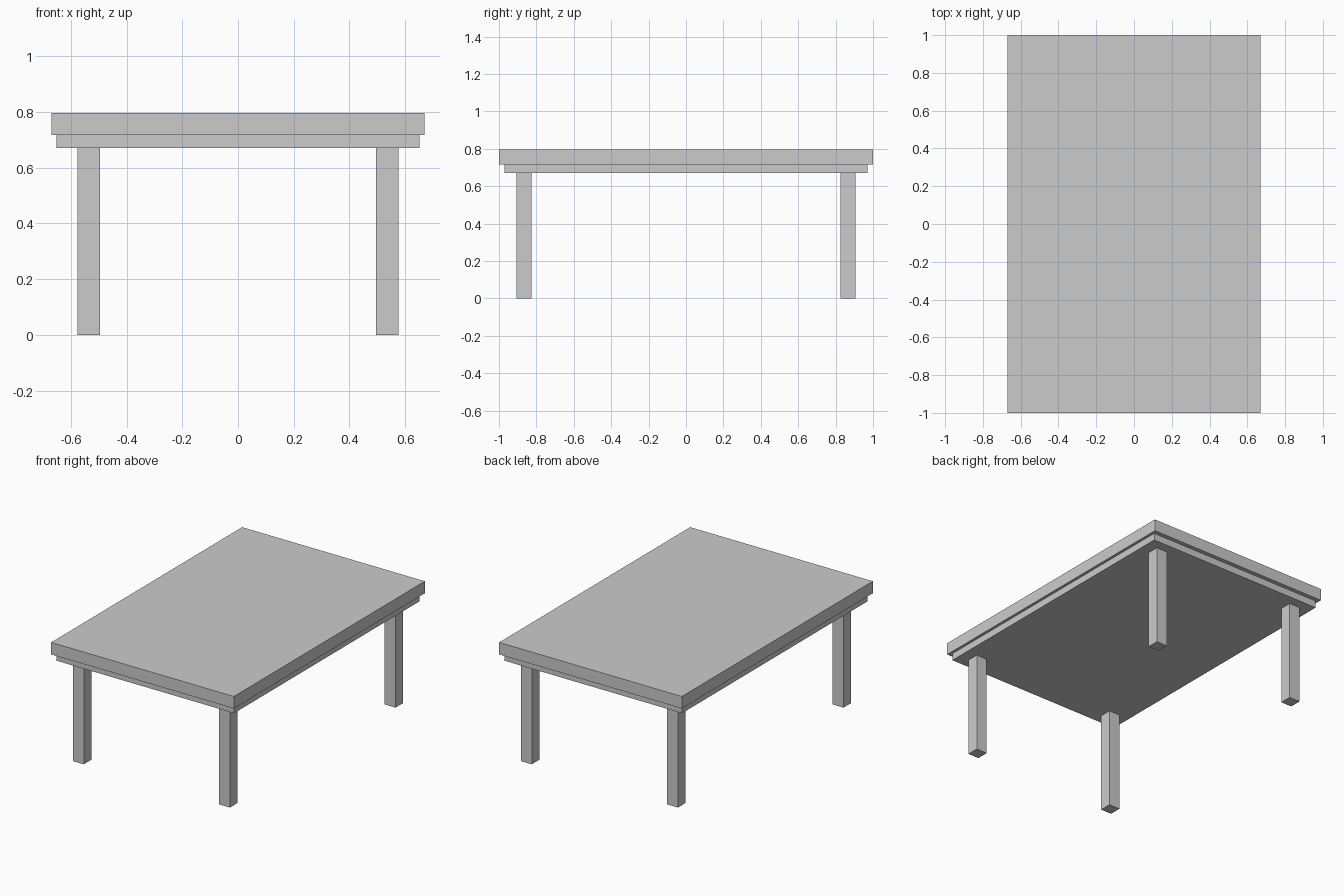
import bpy

if "Cube" in bpy.data.objects:
    bpy.data.objects.remove(bpy.data.objects["Cube"])


def box(name, center, size):
    """Axis-aligned box with its dimensions baked into the mesh."""
    bpy.ops.mesh.primitive_cube_add(size=1, location=center)
    obj = bpy.context.object
    obj.name = name
    obj.scale = size
    bpy.ops.object.transform_apply(location=False, rotation=False, scale=True)
    return obj


TOP_Z, APRON_TOP, LEG_TOP = 0.797, 0.717, 0.67

# Table top slab
box("table_top", (0, 0, (TOP_Z + APRON_TOP) / 2), (1.34, 2.0, TOP_Z - APRON_TOP))

# Slightly inset panel under the top
box("under_panel", (0, 0, (APRON_TOP + LEG_TOP) / 2), (1.303, 1.943, APRON_TOP - LEG_TOP))

# Four square legs
for y_name, sy in (("front", -1), ("back", 1)):
    for x_name, sx in (("left", -1), ("right", 1)):
        box(f"{y_name}_{x_name}_leg", (sx * 0.536, sy * 0.867, LEG_TOP / 2), (0.08, 0.08, LEG_TOP))
